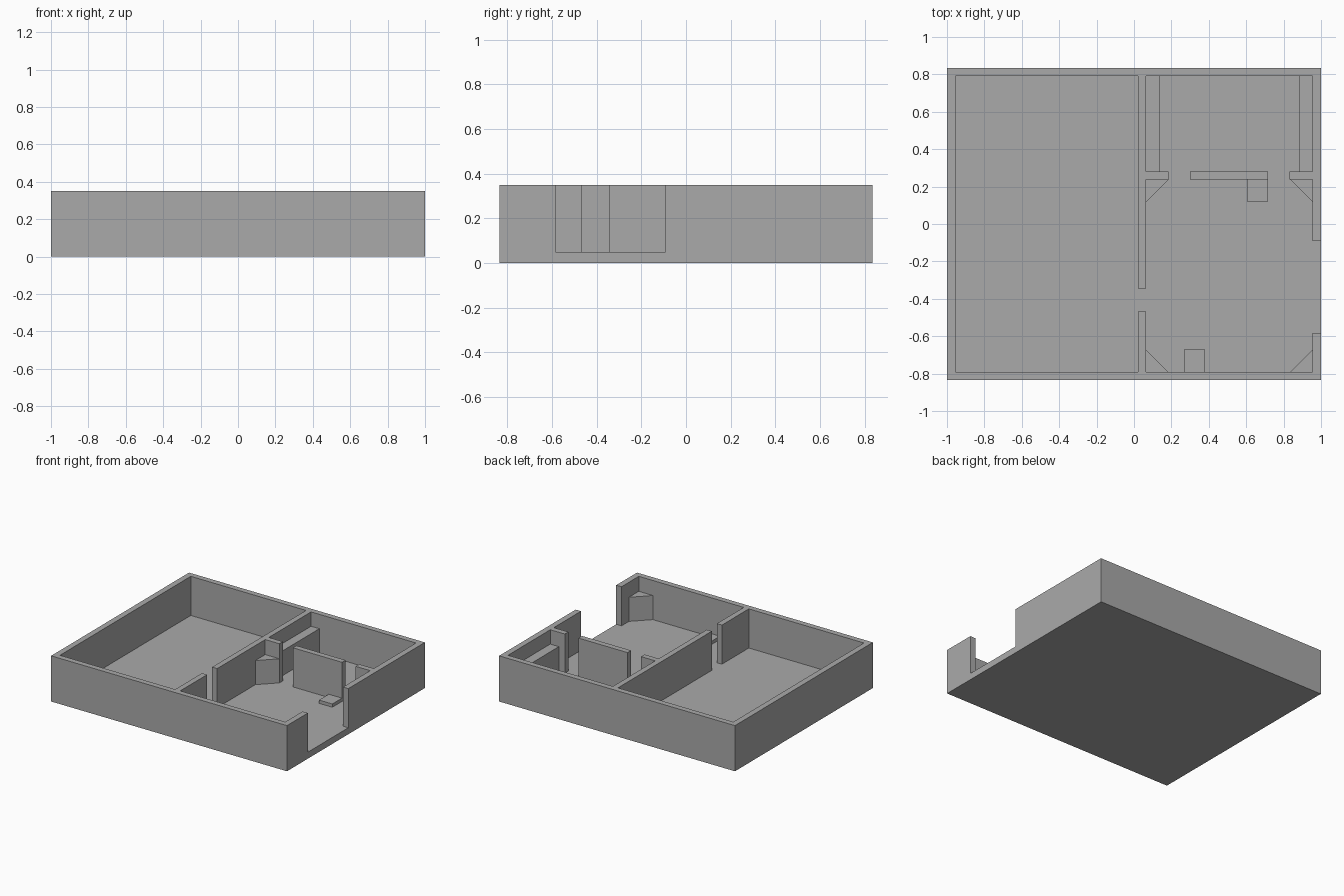
import bpy
import bmesh

if "Cube" in bpy.data.objects:
    bpy.data.objects.remove(bpy.data.objects["Cube"], do_unlink=True)

GREY = (0.4, 0.4, 0.4, 1.0)
plaster = bpy.data.materials.new("plain_grey")
plaster.use_nodes = True
plaster.diffuse_color = GREY
plaster.node_tree.nodes["Principled BSDF"].inputs["Base Color"].default_value = GREY

# Key plan lines and heights
X, Y = 1.0, 0.835              # outer edges
XI, YI = 0.955, 0.792          # inner faces of the outer walls
P0, P1 = 0.022, 0.065          # long partition faces
C0, C1 = 0.237, 0.28           # cross wall faces
FLOOR, TOP = 0.05, 0.35
UNIT, LOW = 0.235, 0.075       # heights of tall and low fittings


def prism(name, outline, z0, z1):
    """Extrude a plan outline between two heights."""
    bm = bmesh.new()
    base = bm.faces.new([bm.verts.new((x, y, z0)) for x, y in outline])
    top = bmesh.ops.extrude_face_region(bm, geom=[base], use_keep_orig=True)
    moved = [v for v in top["geom"] if isinstance(v, bmesh.types.BMVert)]
    bmesh.ops.translate(bm, verts=moved, vec=(0, 0, z1 - z0))
    bmesh.ops.recalc_face_normals(bm, faces=bm.faces)
    mesh = bpy.data.meshes.new(name)
    bm.to_mesh(mesh)
    bm.free()
    mesh.materials.append(plaster)
    obj = bpy.data.objects.new(name, mesh)
    bpy.context.collection.objects.link(obj)
    return obj


def block(name, x0, x1, y0, y1, z0=FLOOR, z1=TOP):
    return prism(name, [(x0, y0), (x1, y0), (x1, y1), (x0, y1)], z0, z1)


def corner_unit(name, x, y, sx, sy, size=0.12):
    """Triangular fitting in a room corner, reaching along sx and sy."""
    return prism(name, [(x, y), (x + sx * size, y), (x, y + sy * size)], FLOOR, UNIT)


# Floor slab
block("floor_slab", -X, X, -Y, Y, 0, FLOOR)

# Outer walls, open at the entrance on the +x side
ENTRY0, ENTRY1 = -0.583, -0.092
prism("outer_walls", [
    (X, ENTRY1), (X, Y), (-X, Y), (-X, -Y), (X, -Y), (X, ENTRY0),
    (XI, ENTRY0), (XI, -YI), (-XI, -YI), (-XI, YI), (XI, YI), (XI, ENTRY1),
], FLOOR, TOP)

# Long partition with a doorway
block("partition_front", P0, P1, -YI, -0.467)
block("partition_back", P0, P1, -0.345, YI)

# Cross wall in three pieces, leaving two doorways
for side, x0, x1 in (("left_stub", P1, 0.185), ("middle", 0.3, 0.716), ("right_stub", 0.832, XI)):
    block("cross_wall_" + side, x0, x1, C0, C1)

# Long counters in the back room
block("counter_inner", P1, 0.135, C1, YI, FLOOR, 0.24)
block("counter_outer", 0.882, XI, C1, YI, FLOOR, 0.24)

# Triangular units in the four corners of the front room
for x, sx, side in ((P1, 1, "inner"), (XI, -1, "outer")):
    for y, sy, end in ((-YI, 1, "front"), (C0, -1, "back")):
        corner_unit(f"corner_unit_{end}_{side}", x, y, sx, sy)

# Low square plinths against the walls
block("plinth_back", 0.603, 0.716, 0.12, C0, FLOOR, LOW)
block("plinth_front", 0.267, 0.38, -YI, -0.672, FLOOR, LOW)
